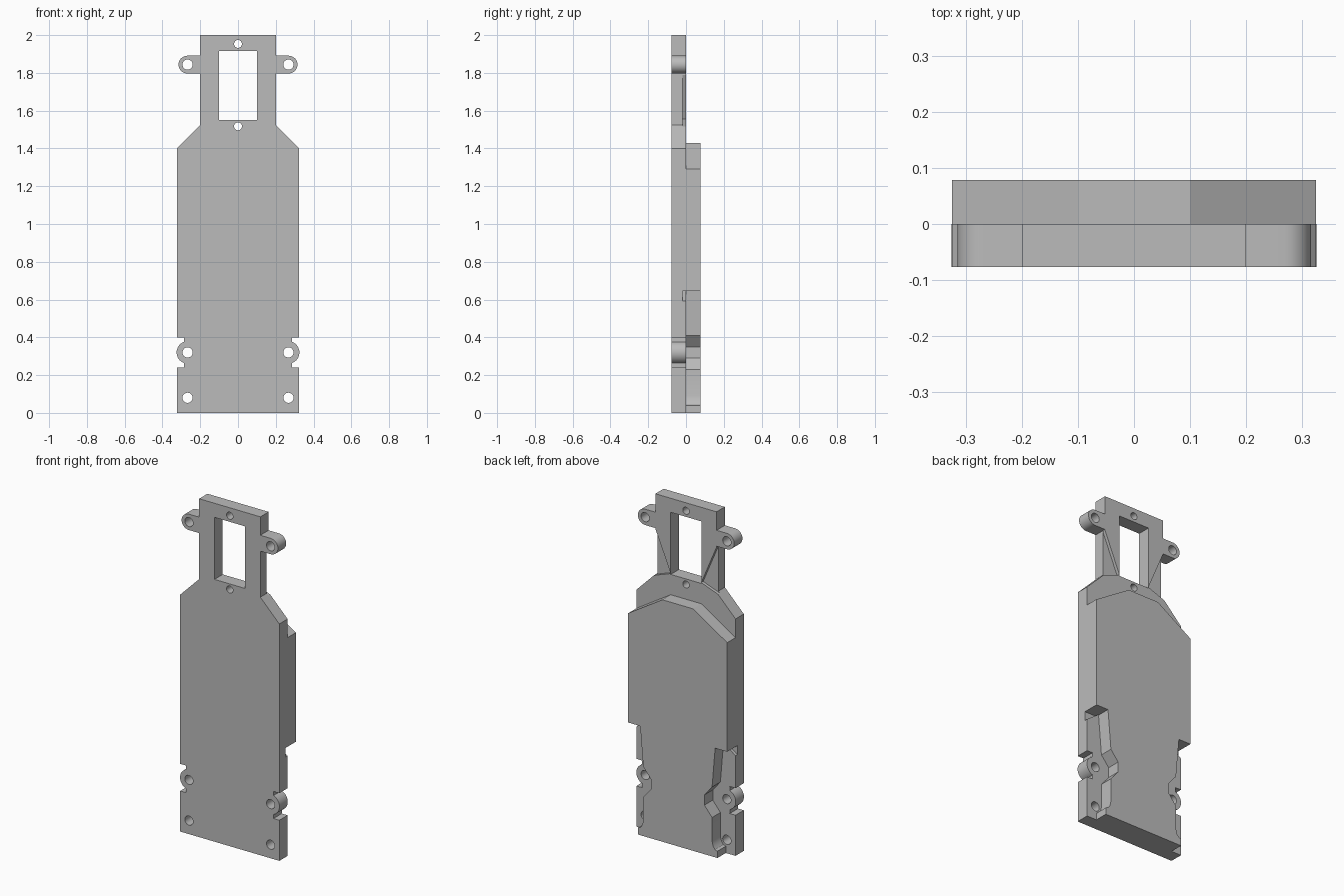
import bpy
import bmesh
from math import cos, sin, radians

cube = bpy.data.objects.get("Cube")
if cube:
    bpy.data.objects.remove(cube, do_unlink=True)

# Single material
grey = bpy.data.materials.new("plain grey")
grey.use_nodes = True
COLOUR = (0.5, 0.5, 0.5, 1)
grey.diffuse_color = COLOUR
grey.node_tree.nodes["Principled BSDF"].inputs["Base Color"].default_value = COLOUR


def arc(cx, cz, r, start, end, steps=16):
    angles = [radians(start + (end - start) * i / steps) for i in range(steps + 1)]
    return [(cx + r * cos(a), cz + r * sin(a)) for a in angles]


def mirrored(half):
    """Close a right-hand outline with its left-hand reflection."""
    return half + [(-x, z) for x, z in reversed(half)]


def prism(name, outline, y0, y1):
    """Extrude an x-z outline from y0 to y1."""
    bm = bmesh.new()
    face = bm.faces.new([bm.verts.new((x, y0, z)) for x, z in outline])
    moved = bmesh.ops.extrude_face_region(bm, geom=[face])["geom"]
    bmesh.ops.translate(bm, vec=(0, y1 - y0, 0),
                        verts=[v for v in moved if isinstance(v, bmesh.types.BMVert)])
    bmesh.ops.recalc_face_normals(bm, faces=bm.faces)
    mesh = bpy.data.meshes.new(name)
    bm.to_mesh(mesh)
    bm.free()
    mesh.materials.append(grey)
    obj = bpy.data.objects.new(name, mesh)
    bpy.context.collection.objects.link(obj)
    return obj


def combine(target, tool, operation):
    """Apply a boolean and discard the tool."""
    mod = target.modifiers.new("combine", 'BOOLEAN')
    mod.operation, mod.solver, mod.object = operation, 'EXACT', tool
    bpy.context.view_layer.objects.active = target
    bpy.ops.object.modifier_apply(modifier=mod.name)
    bpy.data.objects.remove(tool, do_unlink=True)


W, FRONT, BACK = 0.324, -0.077, 0.078

# Front plate: notched bosses low down, shoulders, neck and rounded ears
plate_half = ([(W, 0), (W, 0.24), (0.286, 0.24)]
              + arc(0.265, 0.32, 0.06, -69, 69)
              + [(0.286, 0.4), (W, 0.4), (W, 1.4), (0.2, 1.525), (0.2, 1.797)]
              + arc(0.268, 1.844, 0.047, -90, 90)
              + [(0.2, 1.891), (0.2, 2)])
body = prism("mounting_plate", mirrored(plate_half), FRONT, 0)

# Rear slab with sloped top and stepped side pockets
slab_half = [(0.26, 0), (0.26, 0.04), (0.245, 0.045), (0.232, 0.062), (0.225, 0.09),
             (0.225, 0.23), (0.175, 0.29), (0.175, 0.35), (0.225, 0.41),
             (0.245, 0.645), (W, 0.645), (W, 1.29), (0.1, 1.43)]
combine(body, prism("rear_slab", mirrored(slab_half), 0, BACK), 'UNION')

# Through cuts: window and screw holes
cuts = [[(-0.1, 1.55), (0.1, 1.55), (0.1, 1.917), (-0.1, 1.917)],
        arc(0, 1.953, 0.021, 0, 345, 23), arc(0, 1.517, 0.021, 0, 345, 23)]
for side in (-1, 1):
    for z in (0.08, 0.32, 1.844):
        cuts.append(arc(side * 0.267, z, 0.027, 0, 345, 23))
for outline in cuts:
    combine(body, prism("cutter", outline, -0.2, 0.2), 'DIFFERENCE')

# Shallow recesses on the back of the neck and at the top of each pocket
for side in (-1, 1):
    for outline in ([(0.1, 1.555), (0.21, 1.515), (0.21, 1.79), (0.199, 1.79)],
                    [(0.25, 0.645), (0.34, 0.58), (0.34, 0.645)]):
        tool = prism("cutter", [(side * x, z) for x, z in outline], -0.018, 0.001)
        combine(body, tool, 'DIFFERENCE')

# Smooth rounded walls, keep edges crisp
bpy.ops.object.select_all(action='DESELECT')
body.select_set(True)
bpy.context.view_layer.objects.active = body
bpy.ops.object.shade_smooth_by_angle(angle=radians(25))
